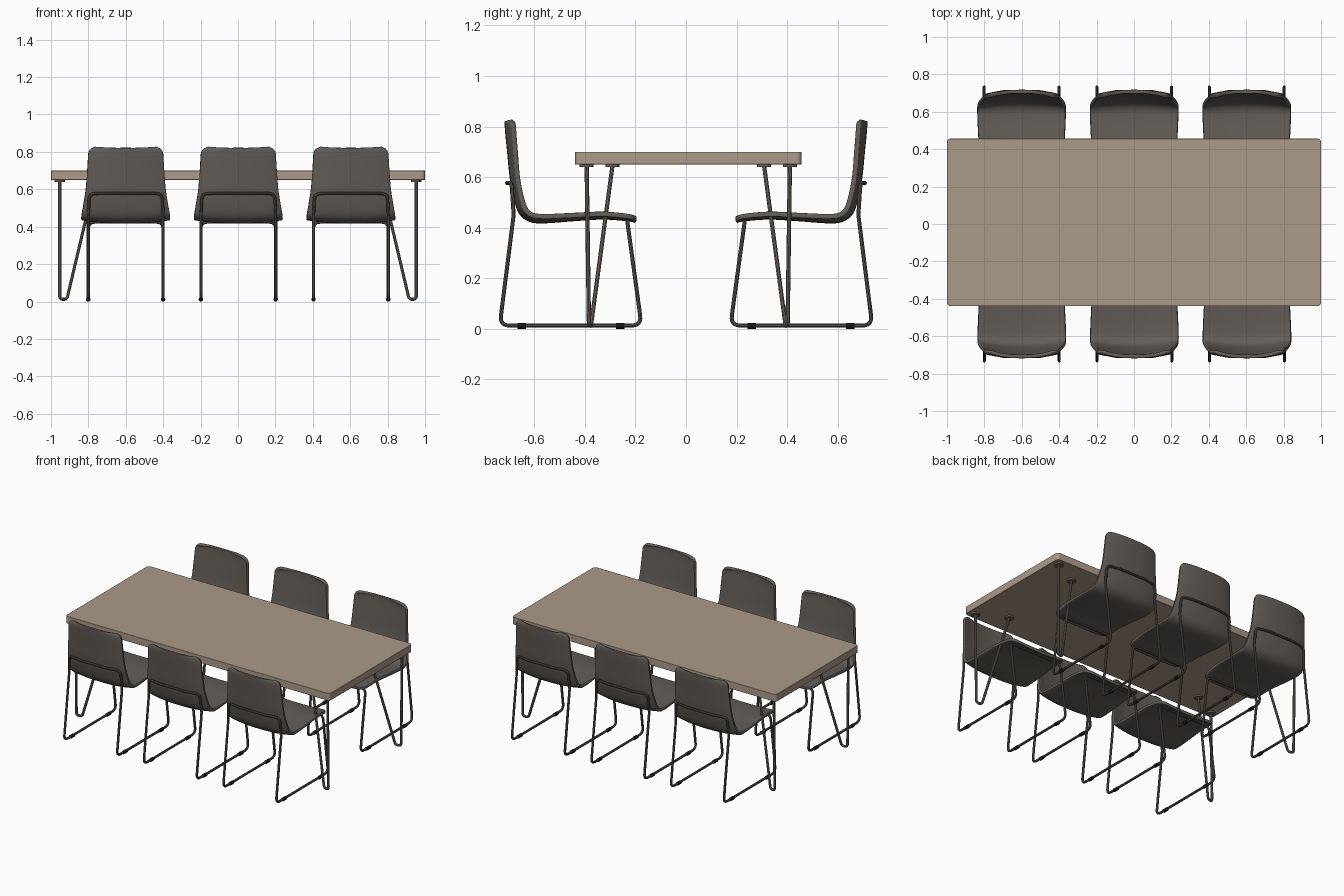
import bpy, bmesh, math
from mathutils import Vector

if "Cube" in bpy.data.objects:
    bpy.data.objects.remove(bpy.data.objects["Cube"])


def material(name, rgb, rough=0.6):
    m = bpy.data.materials.new(name)
    m.use_nodes = True
    m.diffuse_color = (*rgb, 1)
    bsdf = m.node_tree.nodes["Principled BSDF"]
    bsdf.inputs["Base Color"].default_value = (*rgb, 1)
    bsdf.inputs["Roughness"].default_value = rough
    return m


WOOD = material("light wood", (0.41, 0.325, 0.25))
LEATHER = material("grey brown leather", (0.125, 0.11, 0.097))
METAL = material("chair metal", (0.11, 0.095, 0.083))
LEG = material("table leg metal", (0.16, 0.135, 0.115))
RUBBER = material("black rubber", (0.008, 0.008, 0.008))


def add(name, mesh, mat=None):
    ob = bpy.data.objects.new(name, mesh)
    bpy.context.collection.objects.link(ob)
    if mat:
        mesh.materials.append(mat)
    return ob


def from_bmesh(name, bm, mat):
    bmesh.ops.recalc_face_normals(bm, faces=bm.faces)
    me = bpy.data.meshes.new(name)
    bm.to_mesh(me)
    bm.free()
    return add(name, me, mat)


def smooth(ob, angle=40):
    bpy.ops.object.select_all(action="DESELECT")
    ob.select_set(True)
    bpy.context.view_layer.objects.active = ob
    bpy.ops.object.shade_smooth_by_angle(angle=math.radians(angle))


def fillet(points, radius, closed, steps=6):
    """Round the corners of a path."""
    pts = [Vector(p) for p in points]
    out = []
    for i, p in enumerate(pts):
        if not closed and i in (0, len(pts) - 1):
            out.append(p)
            continue
        a, b = pts[i - 1] - p, pts[(i + 1) % len(pts)] - p
        half = a.angle(b) / 2
        cut = min(radius / math.tan(half), a.length * 0.48, b.length * 0.48)
        p0, p2 = p + a.normalized() * cut, p + b.normalized() * cut
        for s in range(steps + 1):
            t = s / steps
            out.append(p0 * (1 - t) ** 2 + p * 2 * t * (1 - t) + p2 * t * t)
    return out


def tube(name, points, radius, mat, bend, closed=False):
    cu = bpy.data.curves.new(name, "CURVE")
    cu.dimensions = "3D"
    cu.bevel_depth, cu.bevel_resolution = radius, 2
    cu.use_fill_caps = not closed
    path = fillet(points, bend, closed)
    sp = cu.splines.new("POLY")
    sp.points.add(len(path) - 1)
    for q, p in zip(sp.points, path):
        q.co = (*p, 1)
    sp.use_cyclic_u = closed
    tmp = bpy.data.objects.new("temp", cu)
    bpy.context.collection.objects.link(tmp)
    bpy.context.view_layer.update()
    me = bpy.data.meshes.new_from_object(tmp.evaluated_get(bpy.context.evaluated_depsgraph_get()))
    bpy.data.objects.remove(tmp)
    me.materials.clear()
    ob = add(name, me, mat)
    smooth(ob)
    return ob


def cylinder(name, radius, depth, loc, mat, axis="Z"):
    bm = bmesh.new()
    bmesh.ops.create_cone(bm, cap_ends=True, segments=16, radius1=radius, radius2=radius, depth=depth)
    ob = from_bmesh(name, bm, mat)
    if axis == "Y":
        ob.rotation_euler.x = math.pi / 2
    ob.location = loc
    smooth(ob)
    return ob


# Table top with rounded corners
MID_Y = 0.009
bm = bmesh.new()
bmesh.ops.create_cube(bm, size=1)
bmesh.ops.scale(bm, vec=(2, 0.896, 0.05), verts=bm.verts)
upright = [e for e in bm.edges if abs(e.verts[0].co.z - e.verts[1].co.z) > 0.01]
bmesh.ops.bevel(bm, geom=upright, offset=0.02, segments=5, profile=0.5, affect="EDGES")
top = from_bmesh("table_top", bm, WOOD)
top.location = (0, MID_Y, 0.675)
edge = top.modifiers.new("soft edge", "BEVEL")
edge.width, edge.segments = 0.002, 2
smooth(top)

# Hairpin table legs with mounting discs
for sx, side in ((-1, "right"), (1, "left")):
    for sy, end in ((-1, "front"), (1, "back")):
        tag = f"{end}_{side}"
        outer = (sx * 0.953, MID_Y + sy * 0.402, 0.645)
        inner = (sx * 0.765, MID_Y + sy * 0.300, 0.645)
        low_a = (sx * 0.953, MID_Y + sy * 0.393, 0.012)
        low_b = (sx * 0.915, MID_Y + sy * 0.385, 0.012)
        tube("table_leg_" + tag, [outer, low_a, low_b, inner], 0.0085, LEG, 0.02)
        for n, p in (("outer", outer), ("inner", inner)):
            cylinder(f"leg_disc_{n}_{tag}", 0.028, 0.01, (p[0], p[1], 0.645), LEG)

# Chair shell: a lofted strip (y, z, half width, edge lift)
PROFILE = [(-0.197, 0.428, 0.20, 0.006), (-0.23, 0.435, 0.213, 0.01), (-0.33, 0.442, 0.222, 0.012),
           (-0.45, 0.435, 0.23, 0.014), (-0.56, 0.427, 0.235, 0.018), (-0.615, 0.432, 0.236, 0.02),
           (-0.652, 0.46, 0.234, 0.022), (-0.673, 0.52, 0.224, 0.022), (-0.688, 0.60, 0.212, 0.022),
           (-0.698, 0.70, 0.204, 0.024), (-0.706, 0.78, 0.199, 0.026), (-0.708, 0.822, 0.196, 0.026)]


def spline(rows, per=5):
    """Catmull-Rom resample of the profile."""
    v = [Vector(r) for r in rows]
    v = [v[0] * 2 - v[1]] + v + [v[-1] * 2 - v[-2]]
    out = []
    for a, b, c, d in zip(v, v[1:], v[2:], v[3:]):
        for s in range(per):
            t = s / per
            out.append((b * 2 + (c - a) * t + (a * 2 - b * 5 + c * 4 - d) * t ** 2
                        + (b * 3 - a - c * 3 + d) * t ** 3) / 2)
    return out + [v[-2]]


def build_shell():
    rows, cols, corner = spline(PROFILE), 20, 0.035
    length = [0]
    for a, b in zip(rows, rows[1:]):
        length.append(length[-1] + math.hypot(b[0] - a[0], b[1] - a[1]))
    bm = bmesh.new()
    grid = []
    for i, (y, z, w, lift) in enumerate(rows):
        a, b = rows[max(i - 1, 0)], rows[min(i + 1, len(rows) - 1)]
        ty, tz = b[0] - a[0], b[1] - a[1]
        n = math.hypot(ty, tz)
        ny, nz = tz / n, -ty / n
        gap = max(0, corner - min(length[i], length[-1] - length[i]))
        w -= corner - math.sqrt(max(0, corner ** 2 - gap ** 2))
        line = []
        for j in range(cols + 1):
            u = 2 * j / cols - 1
            d = lift * abs(u) ** 2.5
            line.append(bm.verts.new((u * w, y + ny * d, z + nz * d)))
        grid.append(line)
    for r, s in zip(grid, grid[1:]):
        for j in range(cols):
            bm.faces.new((r[j], r[j + 1], s[j + 1], s[j]))
    ob = from_bmesh("chair_shell", bm, LEATHER)
    mod = ob.modifiers.new("thickness", "SOLIDIFY")
    mod.thickness, mod.offset = 0.02, 0
    mod = ob.modifiers.new("soft rim", "BEVEL")
    mod.width, mod.segments, mod.angle_limit = 0.006, 2, math.radians(50)
    smooth(ob, 60)
    return ob


# Chair frame: one closed sled-base loop
half = [(-0.2, -0.232, 0.424), (-0.2, -0.176, 0.013), (-0.2, -0.737, 0.013),
        (-0.2, -0.682, 0.45), (-0.195, -0.690, 0.577), (-0.1, -0.708, 0.577)]
loop = half + [(-x, y, z) for x, y, z in reversed(half)]
parts = [build_shell(), tube("chair_frame", loop, 0.008, METAL, 0.035, closed=True)]

# Rubber foot pads
for sx in (-1, 1):
    for y in (-0.65, -0.26):
        parts.append(cylinder("chair_foot_pad", 0.0115, 0.034, (sx * 0.2, y, 0.0115), RUBBER, "Y"))

# Six chairs: three on each long side
originals = list(parts)
for row, turn in (("front", 0), ("back", math.pi)):
    for n, x in enumerate((-0.6, 0.002, 0.604)):
        chair = bpy.data.objects.new(f"{row}_chair_{n + 1}", None)
        bpy.context.collection.objects.link(chair)
        chair.location.x = x if turn == 0 else x - 0.001
        chair.rotation_euler.z = turn
        for src in originals:
            ob = src.copy()
            ob.name = f"{row}_{src.name.split('.')[0]}_{n + 1}"
            bpy.context.collection.objects.link(ob)
            ob.parent = chair
for src in originals:
    bpy.data.objects.remove(src)
